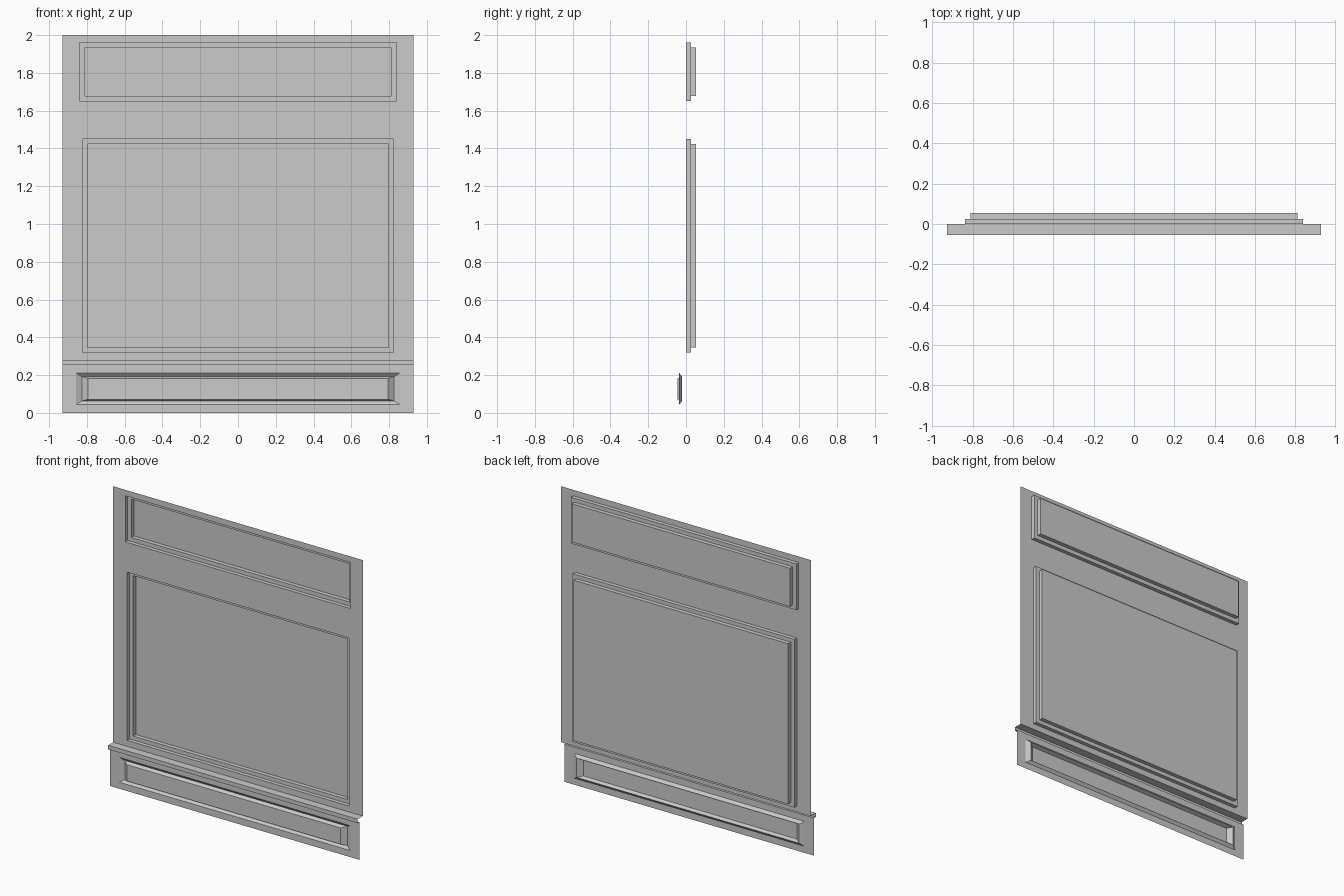
import bpy
import bmesh

if "Cube" in bpy.data.objects:
    bpy.data.objects.remove(bpy.data.objects["Cube"])

HALF_W = 0.928
WALL_Y, BASE_Y, RAIL_Y = 0.0, -0.036, -0.054


def finish(name, bm):
    mesh = bpy.data.meshes.new(name)
    bm.to_mesh(mesh)
    bm.free()
    obj = bpy.data.objects.new(name, mesh)
    bpy.context.collection.objects.link(obj)
    return obj


def nested_panel(name, rings):
    """Open sheet facing -y: rings of (half width, z low, z high, y), last one filled."""
    bm = bmesh.new()
    loops = [[bm.verts.new((sx * hx, y, z)) for sx, z in
              ((-1, z0), (1, z0), (1, z1), (-1, z1))]
             for hx, z0, z1, y in rings]
    for a, b in zip(loops, loops[1:]):
        for i in range(4):
            j = (i + 1) % 4
            bm.faces.new((a[i], a[j], b[j], b[i]))
    bm.faces.new(loops[-1])
    return finish(name, bm)


def profile_strip(name, profile):
    """Sweep an open (y, z) profile, bottom to top, across the full width."""
    bm = bmesh.new()
    rows = [[bm.verts.new((x, y, z)) for x in (-HALF_W, HALF_W)] for y, z in profile]
    for a, b in zip(rows, rows[1:]):
        bm.faces.new((a[0], a[1], b[1], b[0]))
    return finish(name, bm)


# Upper wall with a narrow stepped recess
nested_panel("upper_wall_panel", [
    (HALF_W, 1.55, 2.0, WALL_Y),
    (0.838, 1.65, 1.96, WALL_Y), (0.838, 1.65, 1.96, 0.026),
    (0.811, 1.677, 1.934, 0.026), (0.811, 1.677, 1.934, 0.054)])

# Middle wall with a large stepped recess
nested_panel("middle_wall_panel", [
    (HALF_W, 0.28, 1.55, WALL_Y),
    (0.824, 0.32, 1.45, WALL_Y), (0.824, 0.32, 1.45, 0.026),
    (0.797, 0.346, 1.424, 0.026), (0.797, 0.346, 1.424, 0.054)])

# Projecting rail between wall and base
profile_strip("dado_rail", [
    (BASE_Y, 0.253), (RAIL_Y, 0.253), (RAIL_Y, 0.28), (WALL_Y, 0.28)])

# Base board with a bevelled groove around a raised panel
nested_panel("base_panel", [
    (HALF_W, 0.0, 0.253, BASE_Y),
    (0.857, 0.044, 0.211, BASE_Y),
    (0.827, 0.063, 0.192, -0.020),
    (0.795, 0.072, 0.182, -0.045)])
